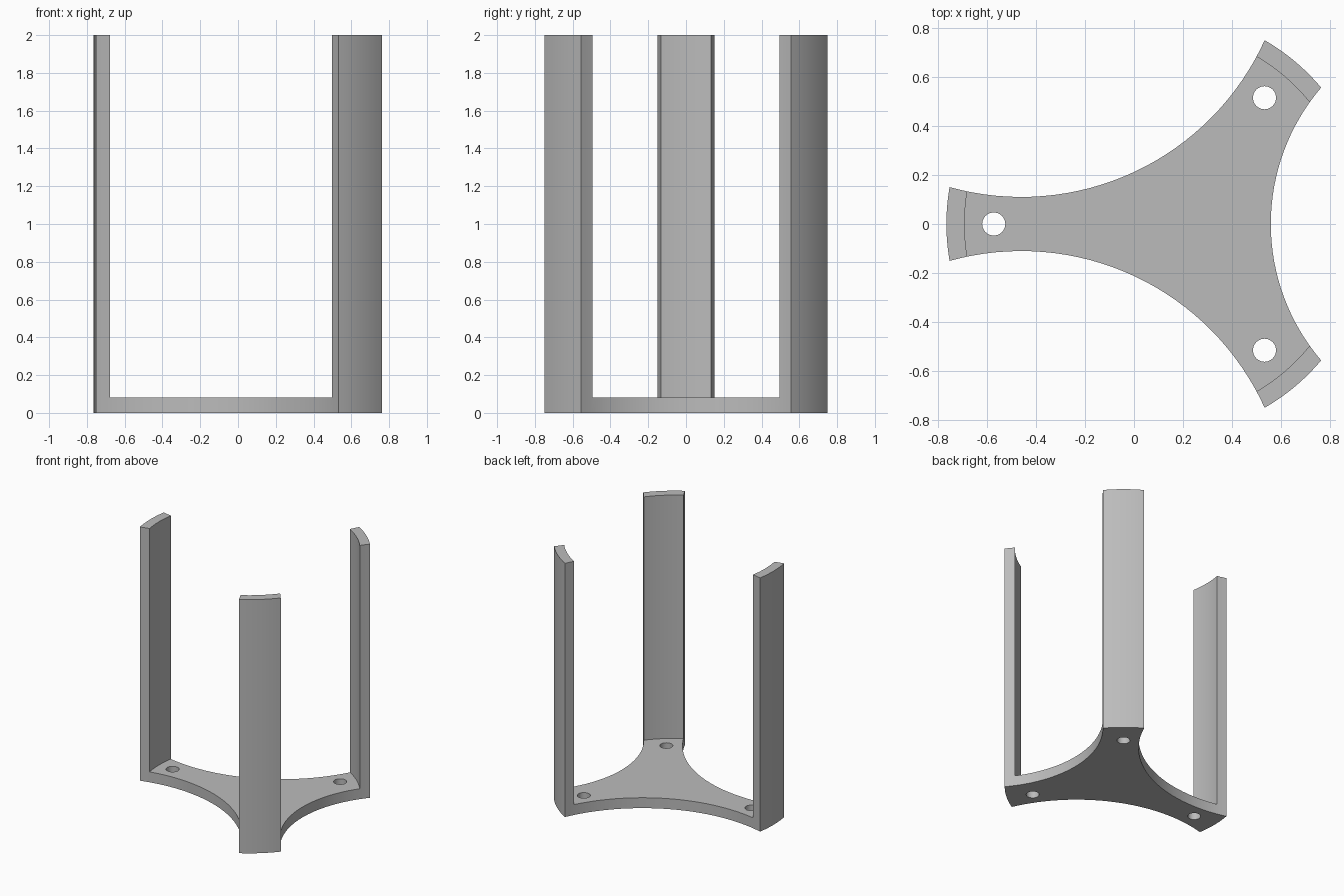
import bpy, bmesh, math
from math import cos, sin, radians
from mathutils import Vector

if "Cube" in bpy.data.objects:
    bpy.data.objects.remove(bpy.data.objects["Cube"], do_unlink=True)

CENTRE = Vector((0.1, 0.0))     # shared centre of the outer rim, inner wall and holes
RIM, WALL, HOLE_RING = 0.864, 0.79, 0.671
HOLE, FLOOR, HEIGHT = 0.047, 0.082, 2.0
ARMS = (-50, 50, 180)           # arm directions in degrees
HALF = 10                       # half the angle each arm spans
DEPTHS = (0.457, 0.234, 0.234)  # how close each scallop comes to the centre

grey = bpy.data.materials.new("plain grey")
grey.use_nodes = True
grey.diffuse_color = (0.5, 0.5, 0.5, 1)
grey.node_tree.nodes["Principled BSDF"].inputs["Base Color"].default_value = (0.5, 0.5, 0.5, 1)


def polar(radius, degrees):
    a = radians(degrees)
    return CENTRE + Vector((cos(a), sin(a))) * radius


def scallop(start, end, depth, steps=32):
    """Concave arc between two rim angles, endpoints left out."""
    mid, half = (start + end) / 2, radians((end - start) / 2)
    chord, sag = RIM * sin(half), RIM * cos(half) - depth
    r = (chord ** 2 + sag ** 2) / (2 * sag)
    hub = polar(depth + r, mid)
    sweep = math.asin(chord / r)
    points = []
    for i in range(1, steps):
        a = radians(mid) + math.pi + sweep * (1 - 2 * i / steps)
        points.append(hub + Vector((cos(a), sin(a))) * r)
    return points


def prism(name, outline, z0, z1):
    bm = bmesh.new()
    face = bm.faces.new([bm.verts.new((p.x, p.y, z0)) for p in outline])
    ext = bmesh.ops.extrude_face_region(bm, geom=[face])
    top = [v for v in ext["geom"] if isinstance(v, bmesh.types.BMVert)]
    bmesh.ops.translate(bm, verts=top, vec=(0, 0, z1 - z0))
    bmesh.ops.recalc_face_normals(bm, faces=bm.faces)
    mesh = bpy.data.meshes.new(name)
    bm.to_mesh(mesh)
    bm.free()
    mesh.materials.append(grey)
    obj = bpy.data.objects.new(name, mesh)
    bpy.context.collection.objects.link(obj)
    return obj


def circle(centre, radius, steps):
    return [centre + Vector((cos(t), sin(t))) * radius
            for t in (math.tau * i / steps for i in range(steps))]


# Three-armed outline: rim arcs joined by scallops
outline = []
for i, arm in enumerate(ARMS):
    outline += [polar(RIM, arm + d) for d in range(-HALF, HALF + 1, 2)]
    following = ARMS[(i + 1) % 3] + (360 if i == 2 else 0)
    outline += scallop(arm + HALF, following - HALF, DEPTHS[i])
stand = prism("three_post_stand", outline, 0, HEIGHT)

# Cutters: the round space between the posts, and a screw hole in each arm
cutters = [prism("inner_space_cutter", circle(CENTRE, WALL, 144), FLOOR, HEIGHT + 0.2)]
for arm in ARMS:
    cutters.append(prism("screw_hole_cutter", circle(polar(HOLE_RING, arm), HOLE, 40), -0.1, 0.3))

for cutter in cutters:
    cutter.hide_render = True
    mod = stand.modifiers.new("cut", 'BOOLEAN')
    mod.operation, mod.solver, mod.object = 'DIFFERENCE', 'EXACT', cutter

# Apply the cuts, drop the cutters, smooth the curved walls
bpy.ops.object.select_all(action='DESELECT')
bpy.context.view_layer.objects.active = stand
stand.select_set(True)
for mod in list(stand.modifiers):
    bpy.ops.object.modifier_apply(modifier=mod.name)
for cutter in cutters:
    bpy.data.objects.remove(cutter, do_unlink=True)
bpy.ops.object.shade_smooth_by_angle(angle=radians(30))
